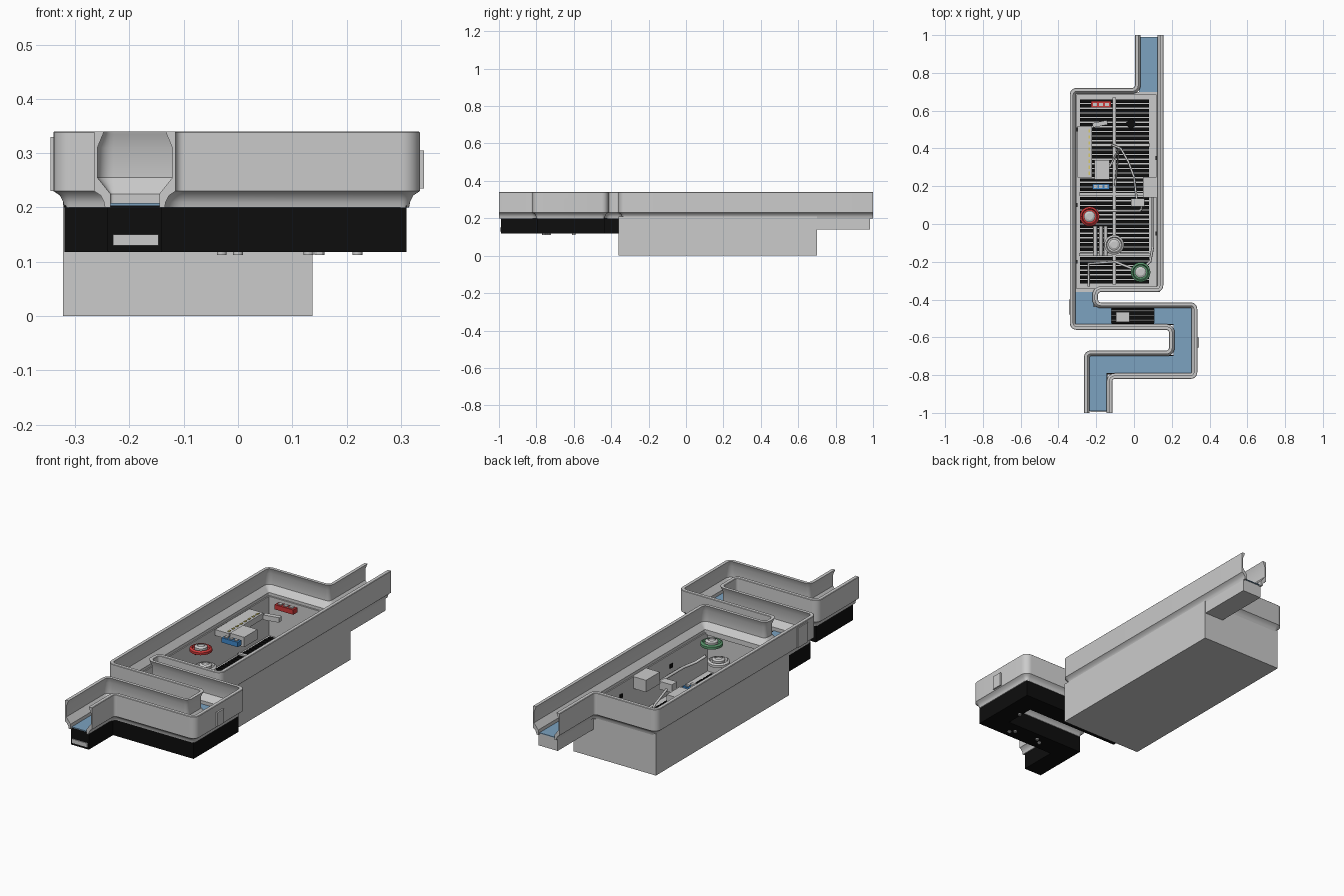
import bpy, bmesh, math
from mathutils import Vector

if "Cube" in bpy.data.objects:
    bpy.data.objects.remove(bpy.data.objects["Cube"])

def material(name, rgb):
    m = bpy.data.materials.new(name)
    m.diffuse_color = (*rgb, 1)
    m.use_nodes = True
    m.node_tree.nodes["Principled BSDF"].inputs["Base Color"].default_value = m.diffuse_color
    return m

BLACK = material("black", (0.004, 0.004, 0.004))
BLUE = material("water_blue", (0.2, 0.36, 0.53))
RED = material("red", (0.6, 0.04, 0.04))
PAINT = material("equipment_blue", (0.05, 0.25, 0.6))
GREEN = material("green", (0.1, 0.3, 0.15))
YELLOW = material("yellow", (0.7, 0.6, 0.15))

def finish(name, bm, mat=None, smooth=False):
    bmesh.ops.recalc_face_normals(bm, faces=bm.faces)
    me = bpy.data.meshes.new(name)
    bm.to_mesh(me)
    bm.free()
    ob = bpy.data.objects.new(name, me)
    bpy.context.collection.objects.link(ob)
    if mat:
        me.materials.append(mat)
    if smooth:
        bpy.context.view_layer.objects.active = ob
        ob.select_set(True)
        bpy.ops.object.shade_smooth_by_angle()
        ob.select_set(False)
    return ob

def boxes(name, specs, mat=None):
    """Boxes given as (x0, x1, y0, y1, z0, z1), joined in one object."""
    bm = bmesh.new()
    for x0, x1, y0, y1, z0, z1 in specs:
        vs = bmesh.ops.create_cube(bm, size=1)["verts"]
        for v in vs:
            v.co = ((x0 + x1) / 2 + v.co.x * (x1 - x0), (y0 + y1) / 2 + v.co.y * (y1 - y0),
                    (z0 + z1) / 2 + v.co.z * (z1 - z0))
    return finish(name, bm, mat)

def lathe(name, center, profile, mat=None, n=24):
    bm = bmesh.new()
    rings = [[bm.verts.new((center[0] + r * math.cos(2 * math.pi * i / n),
                            center[1] + r * math.sin(2 * math.pi * i / n), z))
              for i in range(n)] for r, z in profile]
    for a, b in zip(rings, rings[1:]):
        for i in range(n):
            bm.faces.new((a[i], a[(i + 1) % n], b[(i + 1) % n], b[i]))
    bm.faces.new(rings[0])
    bm.faces.new(rings[-1])
    return finish(name, bm, mat, True)

def pipe(name, pts, r):
    cu = bpy.data.curves.new(name, "CURVE")
    cu.dimensions = "3D"
    cu.bevel_depth, cu.bevel_resolution, cu.use_fill_caps = r, 2, True
    sp = cu.splines.new("POLY")
    sp.points.add(len(pts) - 1)
    for p, co in zip(sp.points, pts):
        p.co = (*co, 1)
    ob = bpy.data.objects.new(name, cu)
    bpy.context.collection.objects.link(ob)

def fillet(path, side):
    """Round path corners: wide where the wall bulges out, tight where it folds in."""
    out = [Vector(path[0])]
    for a, b, c in zip(path, path[1:], path[2:]):
        a, b, c = Vector(a), Vector(b), Vector(c)
        d0, d1 = (b - a).normalized(), (c - b).normalized()
        r = 0.035 if (d0.x * d1.y - d0.y * d1.x) * side > 0 else 0.015
        cen = b - d0 * r + d1 * r
        for i in range(7):
            t = math.pi / 2 * i / 6
            out.append(cen + d0 * r * math.sin(t) - d1 * r * math.cos(t))
    return out + [Vector(path[-1])]

def sweep(name, path, side, profile):
    """Sweep a wall profile (inward offset, z) along a path; side +1 = inside on the left."""
    pts = fillet(path, side)
    bm = bmesh.new()
    rows = []
    for i, p in enumerate(pts):
        d0 = (p - pts[max(i - 1, 0)]) if i else (pts[1] - p)
        d1 = (pts[i + 1] - p) if i < len(pts) - 1 else d0
        n0, n1 = [Vector((-d.y, d.x)).normalized() * side for d in (d0, d1)]
        m = (n0 + n1) / (1 + n0.dot(n1))
        rows.append([bm.verts.new((*(p + m * d), z)) for d, z in profile])
    k = len(profile)
    for a, b in zip(rows, rows[1:]):
        for j in range(k):
            bm.faces.new((a[j], a[(j + 1) % k], b[(j + 1) % k], b[j]))
    bm.faces.new(rows[0])
    bm.faces.new(rows[-1])
    return finish(name, bm, None, True)

# Rim walls: vertical outside, overhanging lip and stepped ledge inside
wall = [(0, .338), (0, .23), (.012, .222), (.018, .21), (.02, .2), (.03, .2), (.03, .225),
        (.018, .24), (.006, .255), (.006, .31), (.016, .334), (.018, .34), (.002, .34)]
left = [(.005, 1), (.005, .72), (-.34, .72), (-.34, -.56), (.185, -.56), (.185, -.67),
        (-.265, -.67), (-.265, -1)]
right = [(.155, 1), (.155, -.36), (-.19, -.36), (-.19, -.415), (.335, -.415), (.335, -.82),
         (-.115, -.82), (-.115, -1)]
sweep("left_rim_wall", left, 1, wall)
sweep("right_rim_wall", right, -1, wall)

# Deep main basin
X0, X1, Y0, Y1, T = -.322, .137, -.36, .7, .018
boxes("basin_tank", [(X0, X1, Y0, Y1, 0, .012), (X0, X0 + T, Y0, Y1, .012, .21),
                     (X1 - T, X1, Y0, Y1, .012, .21), (X0 + T, X1 - T, Y0, Y0 + T, .012, .21),
                     (X0 + T, X1 - T, Y1 - T, Y1, .012, .21)])

# Black slatted basin floor with grey crossbars
boxes("floor_slats", [(-.285, .08, -.315 + i * .0245, -.315 + i * .0245 + .018, .012, .022)
                      for i in range(40)], BLACK)
boxes("floor_crossbars", [(-.115, -.095, -.32, .67, .012, .03)] +
      [(-.29, .085, y, y + .016, .012, .03) for y in (.41, .15, -.17)])

# Outlet trough and water
boxes("outlet_trough", [(.027, .135, .7, .985, .14, .204)])
boxes("outlet_water", [(.03, .13, .69, .99, .204, .208)], BLUE)

# Black underside of the winding channel
B, M, W = .118, .14, .204
boxes("channel_underside", [
    (-.32, -.21, -.535, -.36, B, W), (-.21, -.12, -.535, -.437, B, W),
    (-.12, .105, -.535, -.437, B, M), (-.12, .105, -.535, -.525, M, W),
    (-.12, .105, -.447, -.437, M, W), (.105, .31, -.535, -.437, B, W),
    (.208, .31, -.797, -.535, B, W), (-.24, .208, -.797, -.694, B, W),
    (-.24, -.14, -.99, -.797, B, W)], BLACK)
boxes("channel_water", [
    (-.315, -.215, -.53, -.35, W, .208), (-.215, -.12, -.53, -.44, W, .208),
    (.105, .305, -.53, -.44, W, .208), (.21, .305, -.79, -.53, W, .208),
    (-.235, .21, -.79, -.7, W, .208), (-.235, -.145, -.99, -.79, W, .208)], BLUE)
boxes("inlet_end_plate", [(-.23, -.146, -.995, -.988, .13, .15)])
for i, (x, y) in enumerate([(-.03, -.75), (0, -.73), (.13, -.74), (.15, -.76), (.22, -.6)]):
    lathe(f"underside_fitting_{i}", (x, y), [(.009, .112), (.009, .12)], None, 12)

# Equipment bay in the first channel
boxes("bay_box", [(-.095, -.025, -.52, -.465, .15, .2)])
for i, y in enumerate((-.46, -.485, -.51)):
    pipe(f"bay_rod_{i}", [(-.12, y, .165), (.105, y, .165)], .004)

# Access panels on the outer walls
boxes("side_panel", [(.333, .343, -.655, -.6, .235, .305)])
boxes("left_panel", [(-.345, -.335, -.48, -.4, .23, .33)])

# Floating disc skimmers
for name, c, mat in (("red_skimmer", (-.235, .04), RED), ("grey_skimmer", (-.105, -.11), None),
                     ("green_skimmer", (.035, -.255), GREEN)):
    lathe(name, c, [(.04, .195), (.052, .2), (.052, .212), (.042, .218), (.038, .21)], mat)
    lathe(name + "_cap", c, [(.03, .205), (.03, .222), (.018, .228), (.018, .222)])

# Boxed equipment
def crate(name, x, y, w, l, mat):
    boxes(name, [(x - w, x + w, y - l, y + l, .19, .214)], mat)
    boxes(name + "_lids", [(x + s * w * .6 - w * .2, x + s * w * .6 + w * .2, y - l * .5,
                            y + l * .5, .214, .219) for s in (-1, 0, 1)])

crate("red_crate", -.175, .633, .052, .017, RED)
crate("blue_crate", -.175, .198, .045, .015, PAINT)
boxes("long_console", [(-.3, -.222, .245, .52, .18, .21)])
boxes("console_marks", [(-.24, -.232, .26 + i * .032, .277 + i * .032, .21, .213)
                        for i in range(8)], YELLOW)
boxes("pump_box", [(-.21, -.13, .235, .34, .17, .22)])
boxes("wall_cabinet", [(.048, .128, .14, .25, .15, .21)])
boxes("valve_box", [(-.015, .055, .093, .135, .12, .16)])

def tilted(name, loc, size, ang, mat=None):
    ob = boxes(name, [(-size[0], size[0], -size[1], size[1], 0, .025)], mat)
    ob.location, ob.rotation_euler = loc, (0, 0, ang)

tilted("small_sensor", (-.18, .53, .18), (.04, .012), .2)
tilted("black_sensor", (-.015, .53, .03), (.022, .022), .7, BLACK)

# Pipework
pipe("right_pipe", [(.1, .15, .12), (.1, -.12, .12), (.085, -.2, .12), (.05, -.23, .15)], .007)
pipe("cross_pipe", [(-.19, .07, .1), (.03, .07, .1), (.04, .08, .1), (.04, .13, .14)], .007)
pipe("curved_hose", [(-.12, .42, .05), (-.07, .4, .06), (-.03, .33, .08), (0, .25, .1),
                     (.015, .13, .13)], .006)
pipe("straight_hose", [(-.13, .3, .1), (-.08, .4, .06), (-.1, .2, .06)], .006)
pipe("left_pipe", [(-.24, -.33, .1), (-.24, -.21, .1), (-.1, -.2, .1), (.0, -.24, .15)], .007)
for i, x in enumerate((-.205, -.175, -.15)):
    pipe(f"filter_tube_{i}", [(x, -.01, .12), (x, -.17, .12)], .011)

# Wall ports
for i, (x, y) in enumerate([(-.303, .5), (-.303, .1), (-.303, -.2), (.118, .35), (.118, -.05)]):
    boxes(f"wall_port_{i}", [(x - .003, x + .003, y - .01, y + .01, .14, .16)], BLACK)
